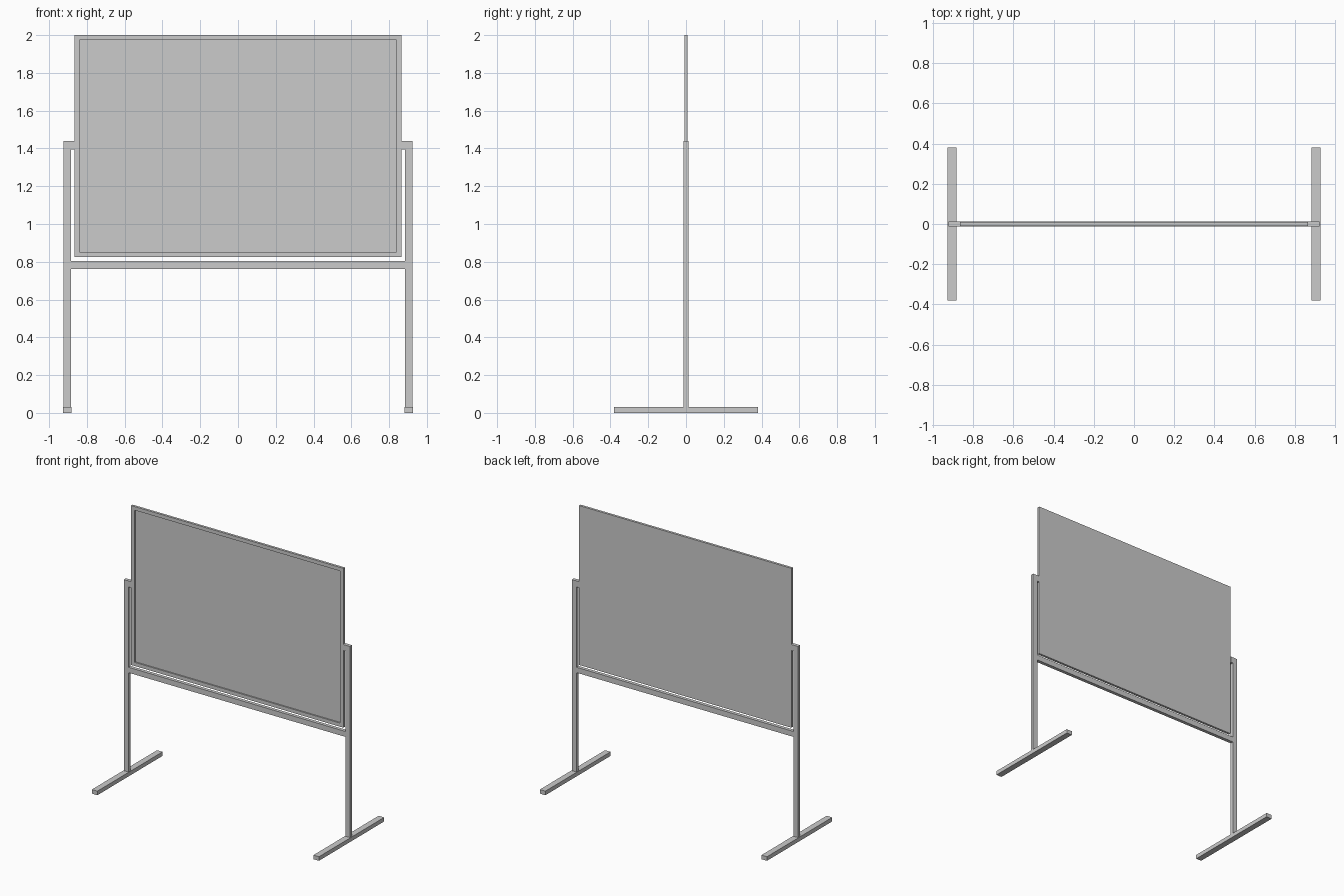
import bpy
import bmesh

if "Cube" in bpy.data.objects:
    bpy.data.objects.remove(bpy.data.objects["Cube"])


def finish(name, bm):
    bmesh.ops.recalc_face_normals(bm, faces=bm.faces)
    mesh = bpy.data.meshes.new(name)
    bm.to_mesh(mesh)
    bm.free()
    obj = bpy.data.objects.new(name, mesh)
    bpy.context.collection.objects.link(obj)
    return obj


def extrude_profile(name, points, y0, y1):
    """Extrude an x-z outline from y0 to y1."""
    bm = bmesh.new()
    face = bm.faces.new([bm.verts.new((x, y0, z)) for x, z in points])
    moved = bmesh.ops.extrude_face_region(bm, geom=[face], use_keep_orig=True)
    verts = [g for g in moved["geom"] if isinstance(g, bmesh.types.BMVert)]
    bmesh.ops.translate(bm, verts=verts, vec=(0, y1 - y0, 0))
    return finish(name, bm)


def box(name, x0, x1, y0, y1, z0, z1):
    return extrude_profile(name, [(x0, z0), (x1, z0), (x1, z1), (x0, z1)], y0, y1)


# Board: slab with a raised rim around the recessed front surface
board = box("board", -0.866, 0.866, -0.009, 0.009, 0.824, 2.0)
bm = bmesh.new()
bm.from_mesh(board.data)
bm.faces.ensure_lookup_table()
front = min(bm.faces, key=lambda f: f.calc_center_median().y)
bmesh.ops.inset_region(bm, faces=[front], thickness=0.038)
rim = bmesh.ops.extrude_face_region(bm, geom=[front])
verts = [g for g in rim["geom"] if isinstance(g, bmesh.types.BMVert)]
bmesh.ops.translate(bm, verts=verts, vec=(0, 0.01, 0))
if front.is_valid:
    bmesh.ops.delete(bm, geom=[front], context="FACES_ONLY")
bmesh.ops.recalc_face_normals(bm, faces=bm.faces)
bm.to_mesh(board.data)
bm.free()

# Crossbar under the board
box("crossbar", -0.885, 0.885, -0.0125, 0.0125, 0.763, 0.803)

# Posts with inward tabs holding the board, and floor feet
for side, s in (("left", -1), ("right", 1)):
    outline = [(0.885, 0.03), (0.923, 0.03), (0.923, 1.44),
               (0.866, 1.44), (0.866, 1.395), (0.885, 1.395)]
    extrude_profile(side + "_post", [(s * x, z) for x, z in outline], -0.0125, 0.0125)
    box(side + "_foot", s * 0.882, s * 0.927, -0.38, 0.38, 0, 0.03)
